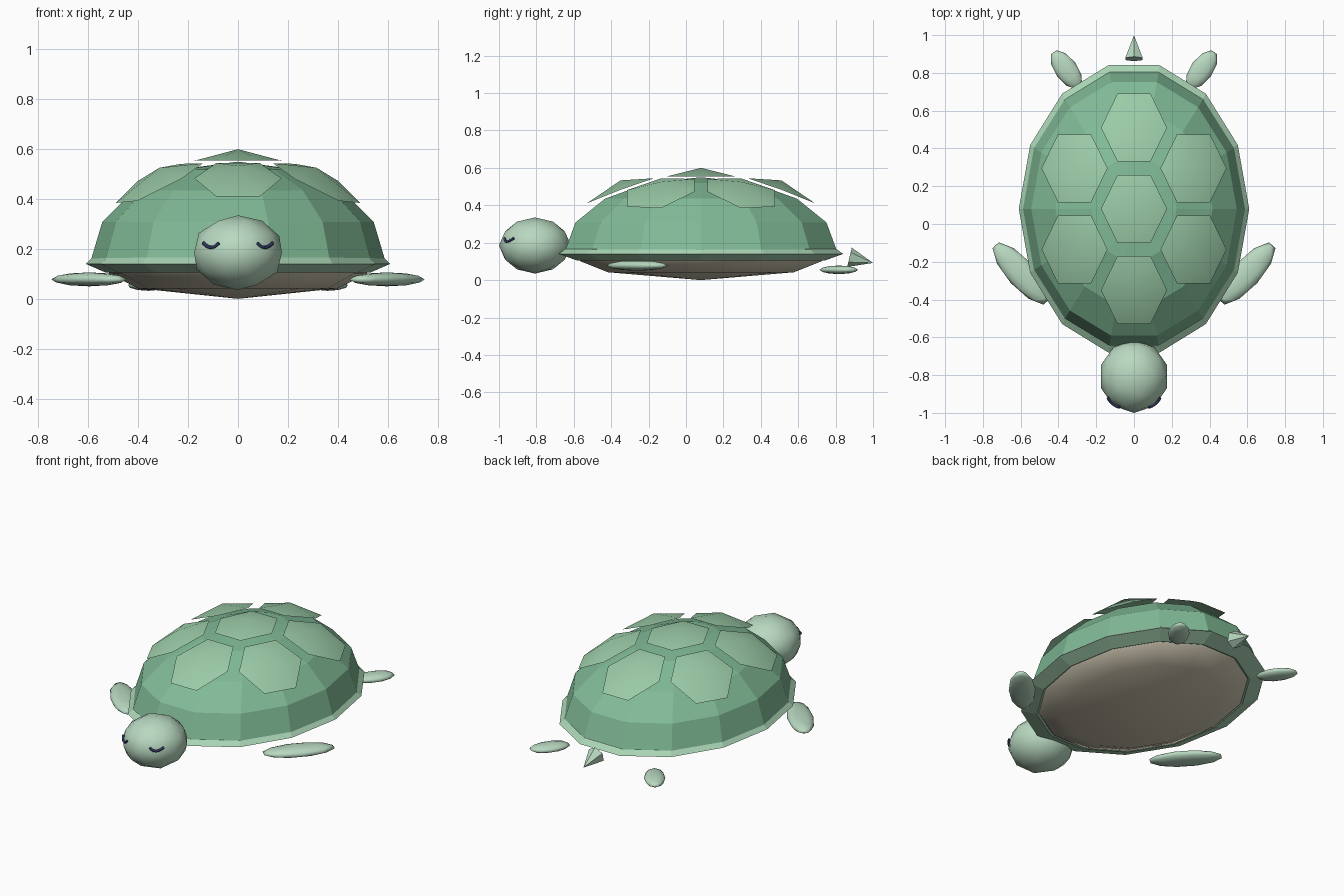
import bpy, bmesh, math
from mathutils import Matrix, Vector

if "Cube" in bpy.data.objects:
    bpy.data.objects.remove(bpy.data.objects["Cube"])

CY = 0.08          # shell centre in y
SIDES = 14


def material(name, rgb):
    m = bpy.data.materials.new(name)
    m.diffuse_color = (*rgb, 1)
    m.use_nodes = True
    m.node_tree.nodes["Principled BSDF"].inputs["Base Color"].default_value = m.diffuse_color
    return m


SKIN = material("skin", (0.48, 0.69, 0.53))
SHELL = material("shell_green", (0.22, 0.50, 0.31))
RIM = material("rim_green", (0.40, 0.66, 0.46))
PLATE = material("plate_green", (0.33, 0.60, 0.39))
BELLY = material("belly_tan", (0.62, 0.57, 0.44))
EYE = material("eye_navy", (0.03, 0.04, 0.12))


def finish(bm, name, mat, smooth=False):
    bmesh.ops.recalc_face_normals(bm, faces=bm.faces)
    for f in bm.faces:
        f.smooth = smooth
    me = bpy.data.meshes.new(name)
    bm.to_mesh(me)
    bm.free()
    me.materials.append(mat)
    ob = bpy.data.objects.new(name, me)
    bpy.context.collection.objects.link(ob)
    return ob


def lathe(name, profile, mat, closed=False, smooth=False):
    """Oval lathe; profile holds (x radius, y radius, z), radius 0 is a pole."""
    bm = bmesh.new()
    rings = []
    for rx, ry, z in profile:
        if rx == 0:
            rings.append([bm.verts.new((0, CY, z))] * SIDES)
        else:
            rings.append([bm.verts.new((rx * math.cos(a), CY + ry * math.sin(a), z))
                          for a in (math.tau * i / SIDES for i in range(SIDES))])
    if closed:
        rings.append(rings[0])
    for r, s in zip(rings, rings[1:]):
        for i in range(SIDES):
            j = (i + 1) % SIDES
            bm.faces.new(dict.fromkeys((r[i], r[j], s[j], s[i])))
    return finish(bm, name, mat, smooth)


def ellipsoid(name, loc, radii, turn, mat):
    bm = bmesh.new()
    m = Matrix.Translation(loc) @ Matrix.Rotation(turn, 4, 'Z') @ Matrix.Diagonal((*radii, 1))
    bmesh.ops.create_icosphere(bm, subdivisions=2, radius=1, matrix=m)
    return finish(bm, name, mat, True)


# Shell dome: quarter ellipse in four bands
dome = []
for k in range(5):
    t = math.pi / 8 * k
    c = math.cos(t) if k < 4 else 0
    dome.append((0.589 * c, 0.745 * c, 0.158 + 0.392 * math.sin(t)))
lathe("shell_dome", dome, SHELL)

# Shell rim
lathe("shell_rim", [(0.555, 0.71, 0.168), (0.585, 0.745, 0.165), (0.61, 0.78, 0.14),
                    (0.53, 0.68, 0.105), (0.50, 0.645, 0.12)], RIM, closed=True)

# Belly
lathe("belly", [(0.53, 0.68, 0.125), (0.515, 0.66, 0.10), (0.40, 0.51, 0.042), (0, 0, 0)],
      BELLY, smooth=True)


# Hexagonal shell plates draped over the dome, each with a raised middle
def dome_z(x, y):
    return 0.158 + 0.392 * math.sqrt(max(0, 1 - (x / 0.61) ** 2 - ((y - CY) / 0.77) ** 2))


def plate(name, cx, cy):
    bm = bmesh.new()
    apex = bm.verts.new((cx, cy, dome_z(cx, cy) + 0.05))
    ring = []
    for i in range(6):
        a = math.pi / 3 * i
        x, y = cx + 0.175 * math.cos(a), cy + 0.208 * math.sin(a)
        ring.append(bm.verts.new((x, y, dome_z(x, y) + 0.02)))
    for i in range(6):
        bm.faces.new((apex, ring[i], ring[(i + 1) % 6]))
    finish(bm, name, PLATE, True)


for n, y in (("front", -0.35), ("middle", CY), ("back", 0.51)):
    plate(f"plate_{n}", 0, y)
for side, s in (("left", -1), ("right", 1)):
    plate(f"plate_front_{side}", s * 0.315, CY - 0.215)
    plate(f"plate_back_{side}", s * 0.315, CY + 0.215)

# Head
HEAD, HR = Vector((0, -0.8075, 0.185)), Vector((0.185, 0.1925, 0.15))
ellipsoid("head", HEAD, HR, 0, SKIN)

for side, s in (("left", -1), ("right", 1)):
    # Flippers and feet
    ellipsoid(f"front_flipper_{side}", (s * 0.597, -0.262, 0.078), (0.212, 0.075, 0.028),
              math.radians(90 - s * 42), SKIN)
    ellipsoid(f"back_flipper_{side}", (s * 0.358, 0.817, 0.055), (0.12, 0.06, 0.023),
              math.radians(90 - s * 36), SKIN)

    # Closed eyes: thin drooping arcs laid on the head
    cu = bpy.data.curves.new(f"eye_{side}", 'CURVE')
    cu.dimensions = '3D'
    cu.bevel_depth = 0.007
    cu.bevel_resolution = 1
    cu.use_fill_caps = True
    sp = cu.splines.new('POLY')
    sp.points.add(6)
    for i, p in enumerate(sp.points):
        u = i / 3 - 1
        x, z = 0.108 + 0.031 * u, 0.206 + 0.018 * u * u
        y = HEAD.y - 0.97 * HR.y * math.sqrt(1 - (x / HR.x) ** 2 - ((z - HEAD.z) / HR.z) ** 2)
        p.co = (s * x, y, z, 1)
    cu.materials.append(EYE)
    bpy.context.collection.objects.link(bpy.data.objects.new(f"eye_{side}", cu))

# Tail: small cone pointing back and slightly down
bm = bmesh.new()
base, tip = Vector((0, 0.874, 0.122)), Vector((0, 1.0, 0.092))
axis = tip - base
m = Matrix.Translation((base + tip) / 2) @ axis.to_track_quat('Z', 'Y').to_matrix().to_4x4()
bmesh.ops.create_cone(bm, cap_ends=True, segments=6, radius1=0.053, radius2=0,
                      depth=axis.length, matrix=m)
bmesh.ops.remove_doubles(bm, verts=bm.verts, dist=0.0001)
finish(bm, "tail", SKIN)
